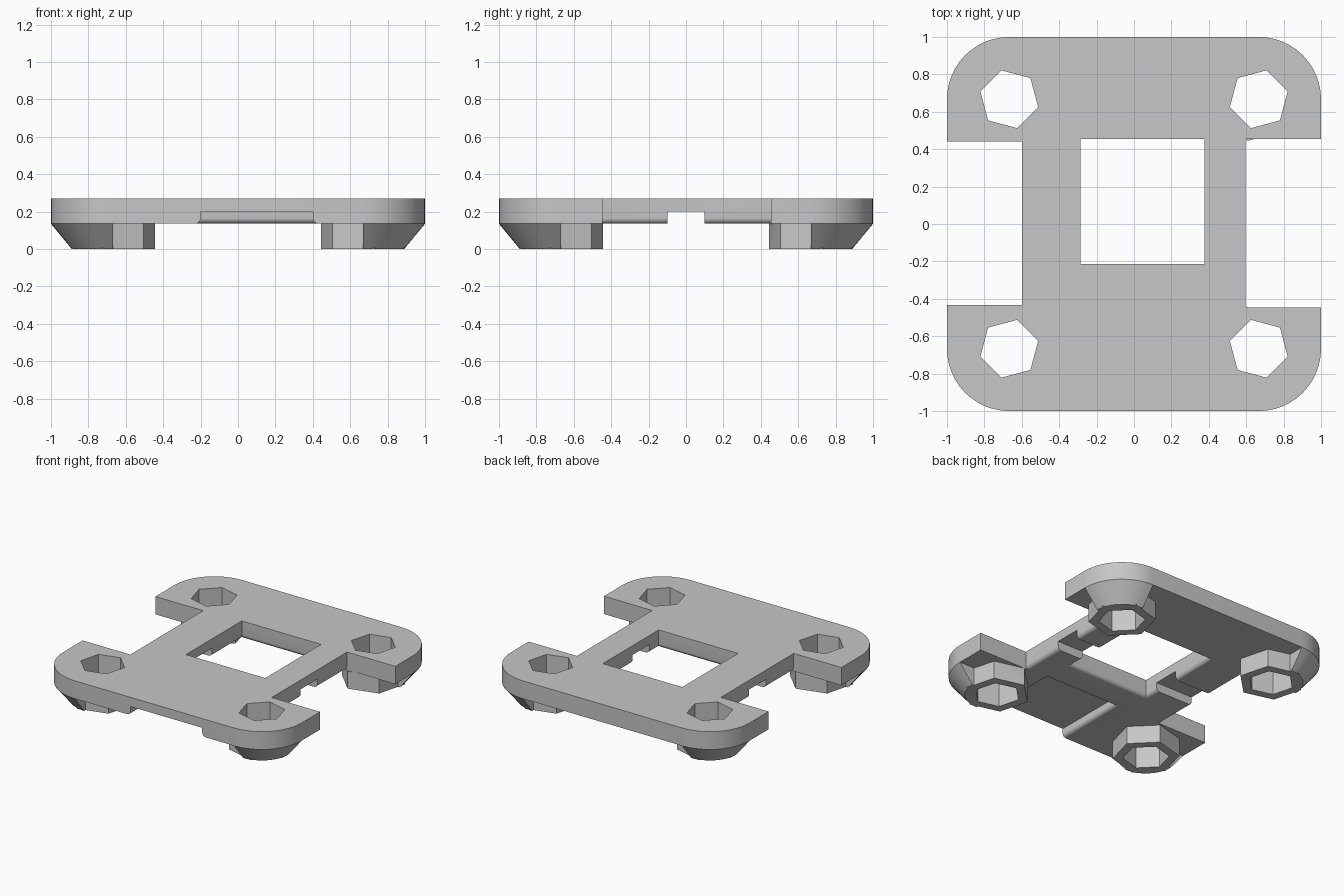
import bpy, bmesh, math

cube = bpy.data.objects.get("Cube")
if cube:
    bpy.data.objects.remove(cube)

grey = bpy.data.materials.new("mid_grey")
grey.use_nodes = True
colour = (0.57, 0.57, 0.57, 1)
grey.diffuse_color = colour
grey.node_tree.nodes["Principled BSDF"].inputs["Base Color"].default_value = colour

UNDER, CEILING, TOP = 0.135, 0.2, 0.27   # plate underside, recess ceiling, plate top
C, R = 0.667, 0.333                      # corner centre and radius
ROUND = 0.03                             # rounding of the lower recess edges


def stack(name, loops):
    """Solid skinned through horizontal loops given as (points, z)."""
    bm = bmesh.new()
    rings = [[bm.verts.new((x, y, z)) for x, y in pts] for pts, z in loops]
    for low, high in zip(rings, rings[1:]):
        n = len(low)
        for i in range(n):
            j = (i + 1) % n
            bm.faces.new((low[i], low[j], high[j], high[i]))
    bm.faces.new(rings[0])
    bm.faces.new(rings[-1])
    bmesh.ops.recalc_face_normals(bm, faces=bm.faces)
    mesh = bpy.data.meshes.new(name)
    bm.to_mesh(mesh)
    bm.free()
    mesh.materials.append(grey)
    obj = bpy.data.objects.new(name, mesh)
    bpy.context.collection.objects.link(obj)
    return obj


def combine(target, other, operation):
    mod = target.modifiers.new(operation, 'BOOLEAN')
    mod.operation, mod.solver, mod.object = operation, 'EXACT', other
    bpy.context.view_layer.objects.active = target
    bpy.ops.object.modifier_apply(modifier=mod.name)
    bpy.data.objects.remove(other)


def arc(radius, sx, sy, steps=12):
    angles = [math.pi / 2 * i / steps for i in range(steps + 1)]
    return [(sx * (C + radius * math.cos(a)), sy * (C + radius * math.sin(a))) for a in angles]


def hexagon(radius, sx, sy):
    angles = [math.radians(45 + 60 * i) for i in range(6)]
    # each hexagon is turned by 15 degrees and mirrored into its corner
    turn = math.radians(90)
    return [(sx * (C + radius * math.cos(a + turn)), sy * (C + radius * math.sin(a + turn)))
            for a in angles]


def rounded_cutter(x0, x1, y0, y1, top, sides):
    """Box cutter that flares at the plate underside on the chosen sides (-x +x -y +y)."""
    def rect(o):
        a, b, c, d = [o * s for s in sides]
        return [(x0 - a, y0 - c), (x1 + b, y0 - c), (x1 + b, y1 + d), (x0 - a, y1 + d)]
    loops = [(rect(0), top)]
    for i in range(7):
        t = math.pi / 2 * i / 6
        loops.append((rect(ROUND * (1 - math.cos(t))), UNDER + ROUND * (1 - math.sin(t))))
    loops.append((rect(ROUND), UNDER - 0.004))
    return stack("cutter", loops)


# Plate with rounded corners
outline = (arc(R, 1, 1) + arc(R, -1, 1)[::-1] + arc(R, -1, -1) + arc(R, 1, -1)[::-1])
plate = stack("mounting_plate", [(outline, UNDER), (outline, TOP)])

# Feet: hexagonal boss plus a tapered outer quarter
corners = [(sx, sy) for sx in (-1, 1) for sy in (-1, 1)]
for sx, sy in corners:
    centre = [(sx * C, sy * C)]
    combine(plate, stack("taper", [(centre + arc(0.222, sx, sy), 0),
                                   (centre + arc(R, sx, sy), UNDER),
                                   (centre + arc(R - 0.03, sx, sy), CEILING)]), 'UNION')
    boss = hexagon(0.23, sx, sy)
    combine(plate, stack("boss", [(boss, 0), (boss, CEILING)]), 'UNION')

# Hexagonal holes through plate and feet
for sx, sy in corners:
    hole = hexagon(0.16, sx, sy)
    combine(plate, stack("hole", [(hole, -0.1), (hole, 0.4)]), 'DIFFERENCE')

# Side notches, window, front recess and cross channel
for cut in [(-1.2, -0.6, -0.432, 0.44, 0.4, (0, 1, 0, 0)),
            (0.595, 1.2, -0.446, 0.455, 0.4, (1, 0, 0, 0)),
            (-0.287, 0.378, -0.213, 0.455, 0.4, (1, 1, 1, 1)),
            (-0.2, 0.4, -1.2, -0.45, CEILING, (1, 1, 0, 1)),
            (-0.8, 0.8, -0.1, 0.1, CEILING, (0, 0, 0, 0))]:
    combine(plate, rounded_cutter(*cut), 'DIFFERENCE')

bpy.ops.object.select_all(action='DESELECT')
plate.select_set(True)
bpy.context.view_layer.objects.active = plate
bpy.ops.object.shade_smooth_by_angle(angle=math.radians(28))
